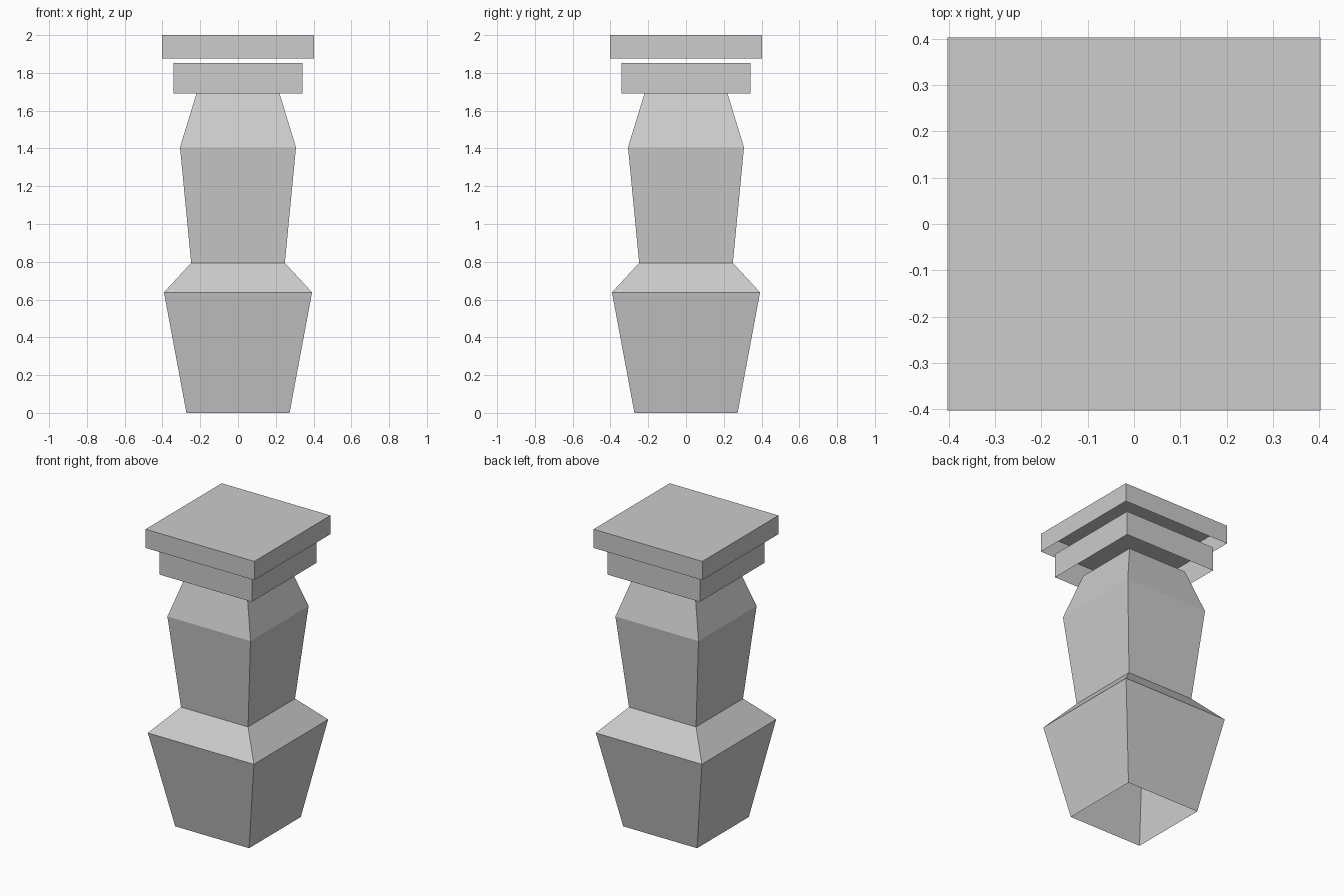
import bpy
import bmesh

cube = bpy.data.objects.get("Cube")
if cube:
    bpy.data.objects.remove(cube, do_unlink=True)

# Single plain stone colour
STONE = (0.604, 0.604, 0.604, 1.0)
stone = bpy.data.materials.new("stone grey")
stone.use_nodes = True
stone.diffuse_color = STONE
stone.node_tree.nodes["Principled BSDF"].inputs["Base Color"].default_value = STONE


def square_shell(name, profile):
    """Stack square rings of (half width, height); closed top, open bottom."""
    bm = bmesh.new()
    rings = []
    for half, z in profile:
        corners = [(-half, -half), (half, -half), (half, half), (-half, half)]
        rings.append([bm.verts.new((x, y, z)) for x, y in corners])
    for low, high in zip(rings, rings[1:]):
        for i in range(4):
            j = (i + 1) % 4
            bm.faces.new((low[i], low[j], high[j], high[i]))
    bm.faces.new(rings[-1])
    mesh = bpy.data.meshes.new(name)
    bm.to_mesh(mesh)
    bm.free()
    mesh.materials.append(stone)
    obj = bpy.data.objects.new(name, mesh)
    bpy.context.collection.objects.link(obj)
    return obj


# Flared base and tapered shaft in one piece
square_shell("pillar_body", [
    (0.273, 0.0),
    (0.392, 0.638),
    (0.248, 0.794),
    (0.307, 1.406),
    (0.22, 1.69),
])

# Two hollow slabs, separated by a narrow gap
square_shell("lower_cap", [(0.341, 1.69), (0.341, 1.852)])
square_shell("upper_cap", [(0.402, 1.875), (0.402, 2.0)])
